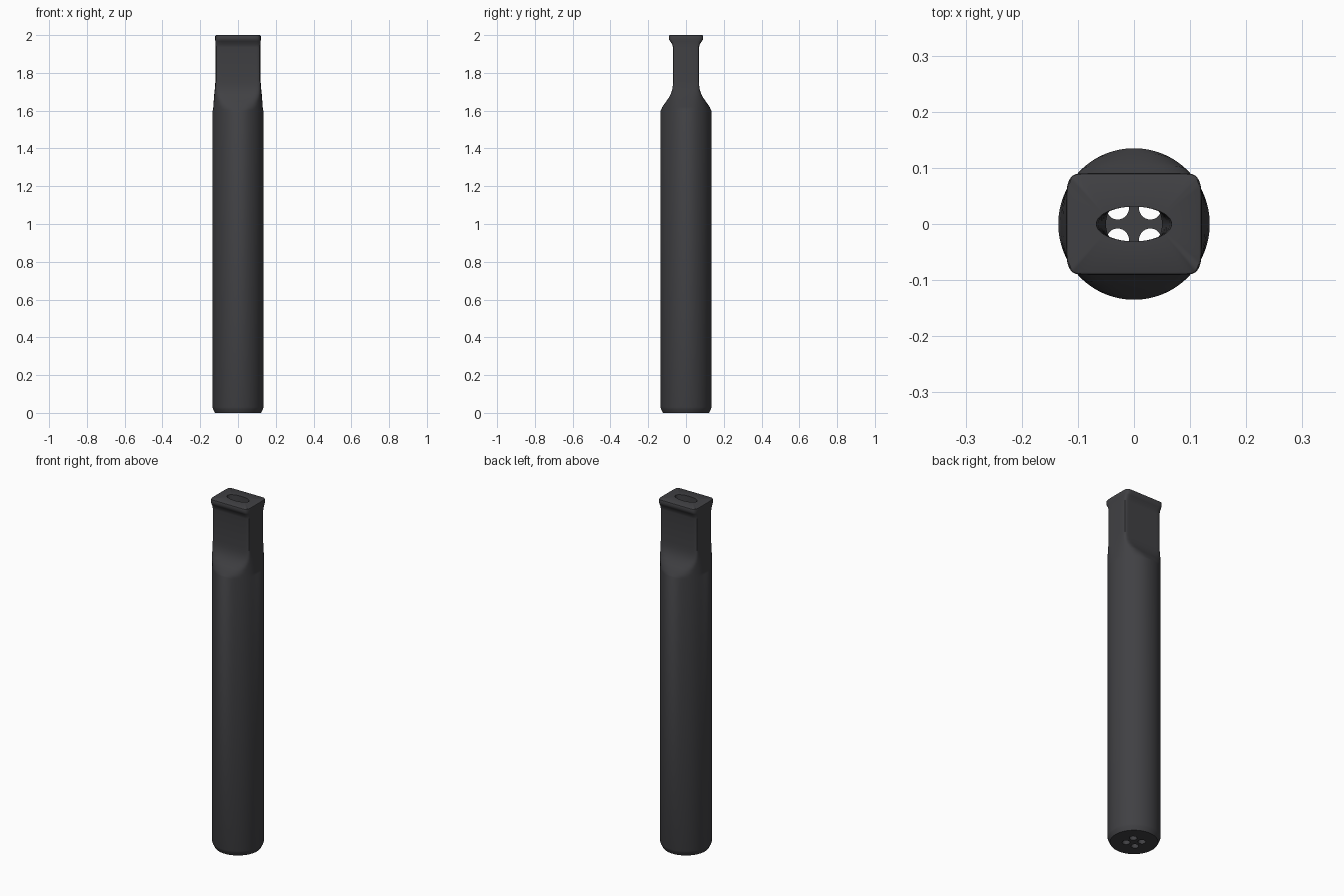
import bpy, bmesh
from math import sin, cos, pi, radians

cube = bpy.data.objects.get("Cube")
if cube:
    bpy.data.objects.remove(cube, do_unlink=True)

SIDES = 128


def make_material(name, rgb):
    mat = bpy.data.materials.new(name)
    mat.use_nodes = True
    mat.diffuse_color = (*rgb, 1)
    mat.node_tree.nodes["Principled BSDF"].inputs["Base Color"].default_value = (*rgb, 1)
    return mat


def section(bm, z, r, xh=9, yh=9, power=30):
    """Ring of a circle clipped by a box, with softened corners."""
    ring = []
    for i in range(SIDES):
        a = 2 * pi * (i + 0.5) / SIDES
        c, s = cos(a), sin(a)
        d = (r ** -power + (abs(c) / xh) ** power + (abs(s) / yh) ** power) ** (-1 / power)
        ring.append(bm.verts.new((d * c, d * s, z)))
    return ring


def ellipse(bm, z, rx, ry):
    """Ring of the inner channel."""
    angles = [2 * pi * (i + 0.5) / SIDES for i in range(SIDES)]
    return [bm.verts.new((rx * cos(a), ry * sin(a), z)) for a in angles]


charcoal = make_material("charcoal", (0.052, 0.052, 0.057))

bm = bmesh.new()

# Round barrel with a chamfered foot
rings = [section(bm, z, r) for z, r in ((0, 0.122), (0.02, 0.132), (0.03, 0.135), (1.6, 0.135))]

# Shoulder pinching into the flat neck, then the flared lip
for z, xh, yh in (
    (1.605, 0.1345, 0.134), (1.62, 0.133, 0.126), (1.65, 0.130, 0.104),
    (1.67, 0.128, 0.090), (1.69, 0.126, 0.080), (1.71, 0.1235, 0.073),
    (1.735, 0.121, 0.0695), (1.76, 0.12, 0.069), (1.935, 0.119, 0.069),
    (1.95, 0.119, 0.072), (1.967, 0.12, 0.084), (1.975, 0.121, 0.089),
    (1.982, 0.121, 0.0905), (1.994, 0.121, 0.0905), (1.998, 0.1195, 0.089),
    (2.0, 0.116, 0.0855),
):
    radius = 0.135 + 0.006 * max(0, min(1, (z - 1.935) / 0.04))
    rings.append(section(bm, z, radius, xh, yh))

# Oval mouth, round throat and hollow chamber
for z, rx, ry in ((2.0, 0.067, 0.031), (1.94, 0.064, 0.031), (1.6, 0.05, 0.05),
                  (1.55, 0.1, 0.1), (0.03, 0.1, 0.1)):
    rings.append(ellipse(bm, z, rx, ry))

for low, high in zip(rings, rings[1:]):
    for i in range(SIDES):
        j = (i + 1) % SIDES
        bm.faces.new((low[i], low[j], high[j], high[i]))
bm.faces.new(rings[0][::-1])
bm.faces.new(rings[-1])
bmesh.ops.recalc_face_normals(bm, faces=bm.faces)

mesh = bpy.data.meshes.new("tube_body")
bm.to_mesh(mesh)
bm.free()
body = bpy.data.objects.new("tube_body", mesh)
bpy.context.collection.objects.link(body)
mesh.materials.append(charcoal)

# Four air holes drilled through the base
for x in (-0.029, 0.029):
    for y in (-0.028, 0.028):
        bpy.ops.mesh.primitive_cylinder_add(vertices=32, radius=0.02, depth=0.1, location=(x, y, 0))
        cutter = bpy.context.object
        cutter.name = "air_hole_cutter"
        cutter.hide_render = True
        cutter.data.materials.append(charcoal)
        drill = body.modifiers.new("air_hole", "BOOLEAN")
        drill.operation = "DIFFERENCE"
        drill.object = cutter
        bpy.ops.object.select_all(action="DESELECT")
        body.select_set(True)
        bpy.context.view_layer.objects.active = body
        bpy.ops.object.modifier_apply(modifier=drill.name)
        bpy.data.objects.remove(cutter, do_unlink=True)

bpy.ops.object.shade_smooth_by_angle(angle=radians(35))
